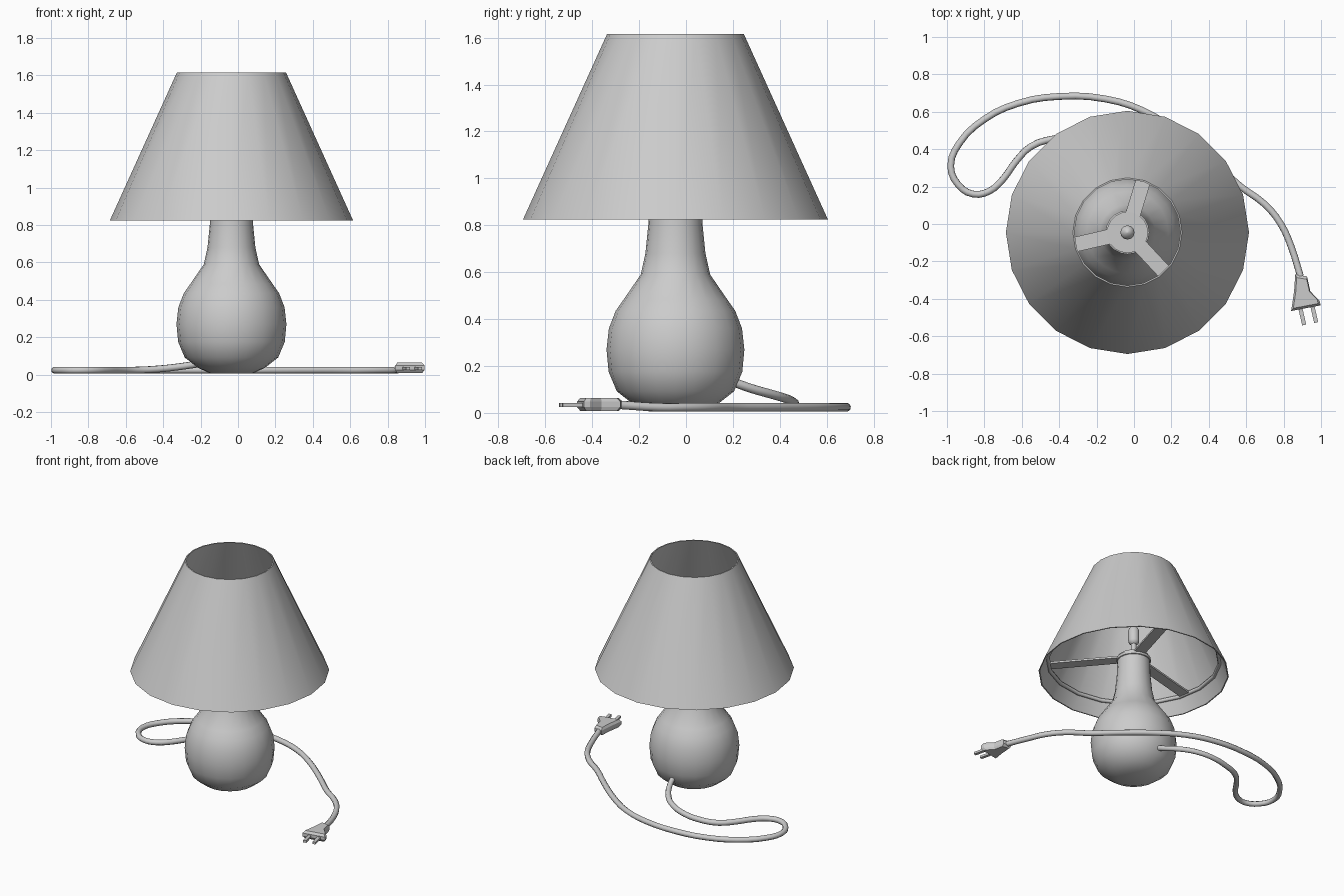
import bpy, bmesh, math
from mathutils import Vector

if "Cube" in bpy.data.objects:
    bpy.data.objects.remove(bpy.data.objects["Cube"])

CX, CY = -0.035, -0.045   # lamp axis
SIDES = 20


def finish(name, bm, angle=None):
    bmesh.ops.recalc_face_normals(bm, faces=bm.faces[:])
    me = bpy.data.meshes.new(name)
    bm.to_mesh(me)
    bm.free()
    ob = bpy.data.objects.new(name, me)
    bpy.context.collection.objects.link(ob)
    if angle:
        smooth(ob, angle)
    return ob


def smooth(ob, angle):
    bpy.ops.object.select_all(action='DESELECT')
    ob.select_set(True)
    bpy.context.view_layer.objects.active = ob
    bpy.ops.object.shade_smooth_by_angle(angle=math.radians(angle))


def lathe(name, profile, caps=True, closed=False, sides=SIDES, angle=40):
    """Revolve (radius, z) points around the lamp axis."""
    bm = bmesh.new()
    rings = []
    for r, z in profile:
        rings.append([bm.verts.new((CX + r * math.cos(2 * math.pi * i / sides),
                                    CY + r * math.sin(2 * math.pi * i / sides), z))
                      for i in range(sides)])
    pairs = list(zip(rings, rings[1:]))
    if closed:
        pairs.append((rings[-1], rings[0]))
    for a, b in pairs:
        for i in range(sides):
            j = (i + 1) % sides
            bm.faces.new((a[i], a[j], b[j], b[i]))
    if caps and not closed:
        bm.faces.new(rings[0])
        bm.faces.new(rings[-1])
    return finish(name, bm, angle)


def bar(name, start, end, width, height):
    """Flat bar between two points."""
    a, b = Vector(start), Vector(end)
    side = (b - a).cross(Vector((0, 0, 1))).normalized() * width / 2
    up = Vector((0, 0, height / 2))
    bm = bmesh.new()
    ends = [[bm.verts.new(p + o) for o in (side + up, up - side, -side - up, side - up)]
            for p in (a, b)]
    bm.faces.new(ends[0])
    bm.faces.new(ends[1])
    for i in range(4):
        j = (i + 1) % 4
        bm.faces.new((ends[0][i], ends[0][j], ends[1][j], ends[1][i]))
    return finish(name, bm)


# Bulbous base and neck
lathe("lamp_body", [(0.11, 0.005), (0.18, 0.037), (0.25, 0.092), (0.285, 0.175),
                    (0.294, 0.27), (0.284, 0.36), (0.255, 0.435), (0.22, 0.485),
                    (0.148, 0.59), (0.128, 0.68), (0.116, 0.80), (0.111, 0.92)], angle=50)
lathe("neck_collar", [(0.105, 0.915), (0.117, 0.92), (0.117, 0.94), (0.105, 0.945)], angle=30)

# Thin open shade with an inner wall
lathe("lamp_shade", [(0.65, 0.825), (0.292, 1.615), (0.284, 1.615), (0.642, 0.825)],
      closed=True)

# Shade frame: ring, hub and three spokes
RING_R, RING_Z = 0.588, 0.93
lathe("shade_ring", [(RING_R + 0.014 * math.cos(k * math.pi / 4),
                      RING_Z + 0.014 * math.sin(k * math.pi / 4)) for k in range(8)],
      closed=True, angle=60)
lathe("shade_hub", [(0.11, 0.938), (0.11, 0.952)])
for n in range(3):
    t = math.radians(73 + 120 * n)
    c, s = math.cos(t), math.sin(t)
    bar(f"shade_spoke_{n + 1}", (CX + 0.09 * c, CY + 0.09 * s, 0.943),
        (CX + RING_R * c, CY + RING_R * s, RING_Z), 0.08, 0.014)

# Stem and finial above the hub
lathe("finial", [(0.032, 0.95), (0.022, 0.965), (0.018, 1.055), (0.033, 1.065), (0.038, 1.08),
                 (0.038, 1.16), (0.03, 1.18), (0.004, 1.2)], sides=12)

# Power cable
path = [(-0.035, 0.17, 0.145), (-0.055, 0.26, 0.11), (-0.12, 0.37, 0.078), (-0.2, 0.43, 0.06),
        (-0.31, 0.462, 0.043), (-0.43, 0.455, 0.03)]
path += [(x, y, 0.024) for x, y in (
    (-0.55, 0.415), (-0.635, 0.33), (-0.70, 0.24), (-0.775, 0.175), (-0.86, 0.16),
    (-0.94, 0.21), (-0.98, 0.31), (-0.935, 0.43), (-0.80, 0.56), (-0.62, 0.645),
    (-0.40, 0.682), (-0.15, 0.668), (0.05, 0.605), (0.22, 0.50), (0.41, 0.345),
    (0.57, 0.2), (0.70, 0.105), (0.785, 0.0), (0.84, -0.12))]
path.append((0.89, -0.28, 0.034))
curve = bpy.data.curves.new("power_cable", 'CURVE')
curve.dimensions = '3D'
curve.bevel_depth = 0.019
curve.bevel_resolution = 2
curve.resolution_u = 3
curve.use_fill_caps = True
sp = curve.splines.new('BEZIER')
sp.bezier_points.add(len(path) - 1)
for p, co in zip(sp.bezier_points, path):
    p.co = co
    p.handle_left_type = p.handle_right_type = 'AUTO'
cable = bpy.data.objects.new("power_cable", curve)
bpy.context.collection.objects.link(cable)
bpy.ops.object.select_all(action='DESELECT')
cable.select_set(True)
bpy.context.view_layer.objects.active = cable
bpy.ops.object.convert(target='MESH')
smooth(bpy.context.view_layer.objects.active, 60)

# Plug: faceted body, widest at mid height
outline = [(0.862, -0.27), (0.925, -0.28), (0.943, -0.36), (0.992, -0.41), (0.998, -0.435),
           (0.84, -0.465), (0.845, -0.435), (0.856, -0.36)]
mid = Vector((0.912, -0.375))
bm = bmesh.new()
layers = []
for z, k in ((0.008, 0.84), (0.025, 1.0), (0.048, 1.0), (0.064, 0.84)):
    pts = [mid + (Vector(p) - mid) * k for p in outline]
    layers.append([bm.verts.new((p.x, p.y, z)) for p in pts])
bm.faces.new(layers[0])
bm.faces.new(layers[-1])
for a, b in zip(layers, layers[1:]):
    for i in range(len(outline)):
        j = (i + 1) % len(outline)
        bm.faces.new((a[i], a[j], b[j], b[i]))
finish("plug_body", bm)

# Plug prongs
for n, x in enumerate((0.887, 0.951)):
    y = -0.44 + 0.013 * n
    bar(f"plug_prong_{n + 1}", (x, y, 0.034), (x + 0.023, y - 0.1, 0.034), 0.022, 0.016)
